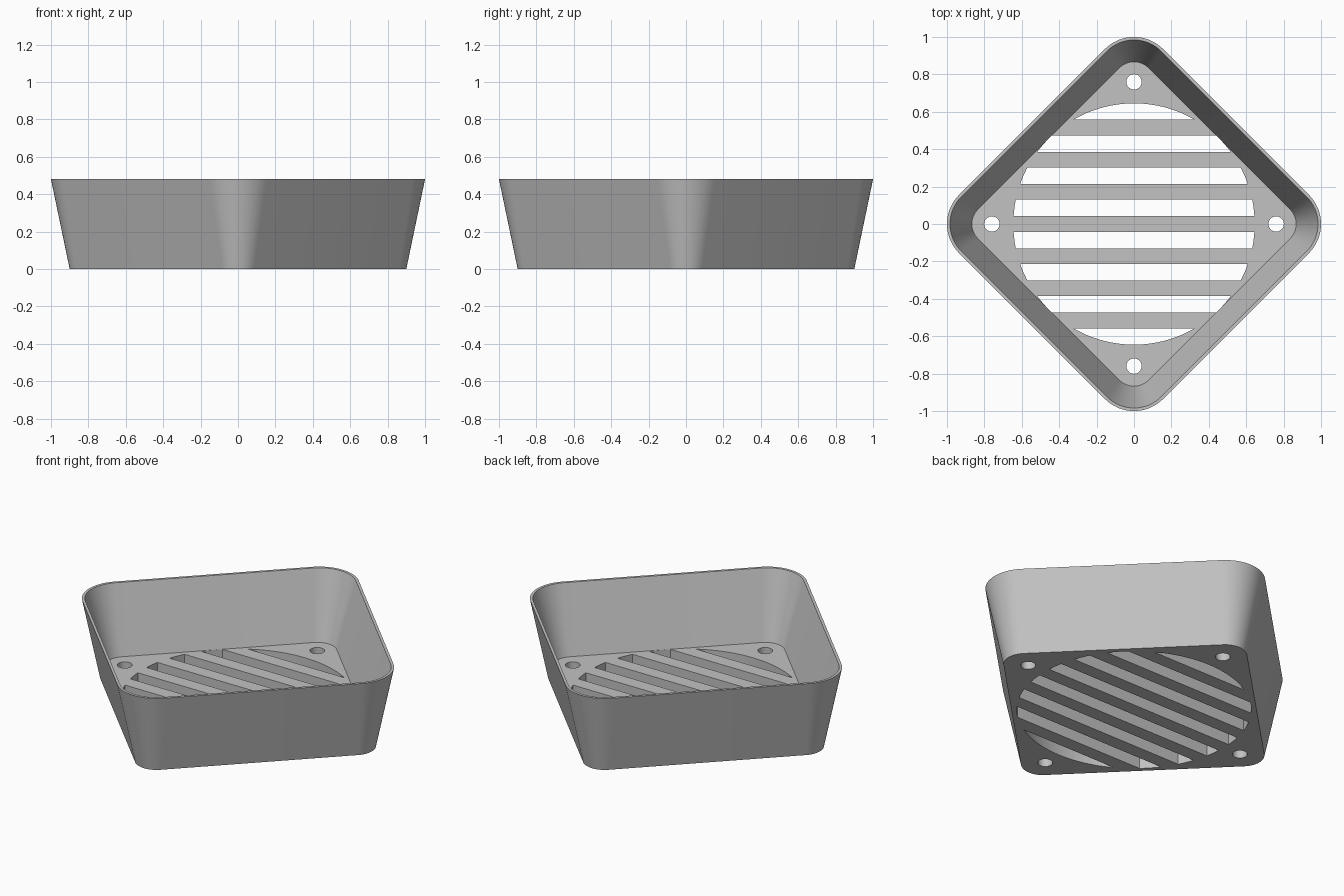
import bpy
import bmesh
from math import sin, cos, pi, asin, radians

if "Cube" in bpy.data.objects:
    bpy.data.objects.remove(bpy.data.objects["Cube"], do_unlink=True)

HEIGHT, FLOOR = 0.48, 0.08
GRATE_RADIUS, PITCH, BAR = 0.645, 0.172, 0.084
HOLE_RADIUS, HOLE_OFFSET = 0.041, 0.76

grey = bpy.data.materials.new("plain grey")
grey.use_nodes = True
colour = (0.54, 0.54, 0.54, 1)
grey.diffuse_color = colour
grey.node_tree.nodes["Principled BSDF"].inputs["Base Color"].default_value = colour


def rounded_diamond(extent, radius, steps=16):
    """Rounded square standing on its corner."""
    points = []
    for k in range(4):
        axis = k * pi / 2
        for i in range(steps + 1):
            a = axis - pi / 4 + pi / 2 * i / steps
            points.append(((extent - radius) * cos(axis) + radius * cos(a),
                           (extent - radius) * sin(axis) + radius * sin(a)))
    return points


def add_loft(bm, sections):
    """Join (outline, z) sections into a closed solid."""
    rings = [[bm.verts.new((x, y, z)) for x, y in outline] for outline, z in sections]
    n = len(rings[0])
    for low, high in zip(rings, rings[1:]):
        for i in range(n):
            j = (i + 1) % n
            bm.faces.new((low[i], low[j], high[j], high[i]))
    bm.faces.new(rings[0][::-1])
    bm.faces.new(rings[-1])


def make_object(name, bm):
    bmesh.ops.recalc_face_normals(bm, faces=bm.faces)
    mesh = bpy.data.meshes.new(name)
    bm.to_mesh(mesh)
    bm.free()
    mesh.materials.append(grey)
    obj = bpy.data.objects.new(name, mesh)
    bpy.context.collection.objects.link(obj)
    return obj


def slot_outline(y0, y1, steps=16):
    """Strip of the round grate between two heights."""
    y0, y1 = max(y0, -GRATE_RADIUS), min(y1, GRATE_RADIUS)
    a0, a1 = asin(y0 / GRATE_RADIUS), asin(y1 / GRATE_RADIUS)
    angles = [a0 + (a1 - a0) * i / steps for i in range(steps + 1)]
    right = [(GRATE_RADIUS * cos(a), GRATE_RADIUS * sin(a)) for a in angles]
    left = [(-x, y) for x, y in reversed(right)]
    # The end strips meet at a single point on the circle
    if y1 == GRATE_RADIUS:
        left = left[1:]
    if y0 == -GRATE_RADIUS:
        left = left[:-1]
    return right + left


# Tapered tray, from the underside over the rim to the floor
bm = bmesh.new()
add_loft(bm, [(rounded_diamond(0.9, 0.12), 0),
              (rounded_diamond(1.0, 0.22), HEIGHT),
              (rounded_diamond(0.984, 0.205), HEIGHT),
              (rounded_diamond(0.867, 0.11), FLOOR)])
tray = make_object("tray", bm)

# Slots between the grate bars, and four corner screw holes
bm = bmesh.new()
low, high = -0.05, FLOOR + 0.03
for k in range(-4, 4):
    outline = slot_outline(k * PITCH + BAR / 2, (k + 1) * PITCH - BAR / 2)
    add_loft(bm, [(outline, low), (outline, high)])
for k in range(4):
    cx, cy = HOLE_OFFSET * cos(k * pi / 2), HOLE_OFFSET * sin(k * pi / 2)
    circle = [(cx + HOLE_RADIUS * cos(i * pi / 16), cy + HOLE_RADIUS * sin(i * pi / 16))
              for i in range(32)]
    add_loft(bm, [(circle, low), (circle, high)])
cutter = make_object("floor_cutter", bm)
cutter.hide_render = True

# Cut the floor, then smooth the rounded corners
cut = tray.modifiers.new("floor openings", "BOOLEAN")
cut.operation = "DIFFERENCE"
cut.solver = "EXACT"
cut.object = cutter
for obj in bpy.context.selected_objects:
    obj.select_set(False)
bpy.context.view_layer.objects.active = tray
tray.select_set(True)
bpy.ops.object.modifier_apply(modifier=cut.name)
bpy.data.objects.remove(cutter, do_unlink=True)
bpy.ops.object.shade_smooth_by_angle(angle=radians(30))
